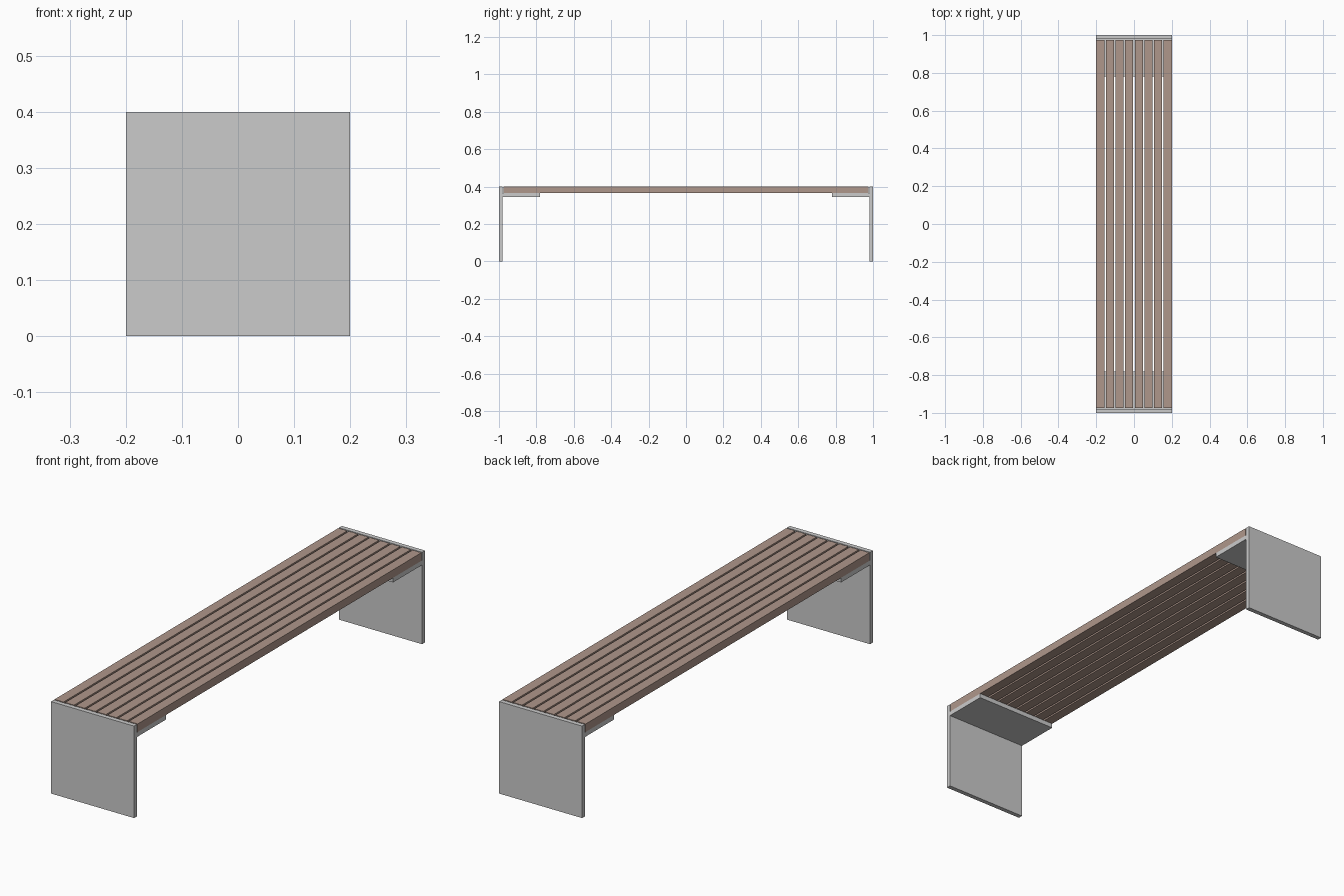
import bpy
import bmesh

if "Cube" in bpy.data.objects:
    bpy.data.objects.remove(bpy.data.objects["Cube"])

HALF_WIDTH = 0.2
SLATS = 8
GAP = 0.008
PITCH = (2 * HALF_WIDTH + GAP) / SLATS
SLAT_WIDTH = PITCH - GAP

wood = bpy.data.materials.new("brown_wood")
wood.diffuse_color = (0.43, 0.31, 0.26, 1)
wood.use_nodes = True
wood.node_tree.nodes["Principled BSDF"].inputs["Base Color"].default_value = wood.diffuse_color


def extrude_profile(name, profile, x0, x1):
    """Closed (y, z) profile extruded along x."""
    bm = bmesh.new()
    face = bm.faces.new([bm.verts.new((x0, y, z)) for y, z in profile])
    moved = bmesh.ops.extrude_face_region(bm, geom=[face])["geom"]
    verts = [v for v in moved if isinstance(v, bmesh.types.BMVert)]
    bmesh.ops.translate(bm, verts=verts, vec=(x1 - x0, 0, 0))
    bmesh.ops.recalc_face_normals(bm, faces=bm.faces)
    mesh = bpy.data.meshes.new(name)
    bm.to_mesh(mesh)
    bm.free()
    obj = bpy.data.objects.new(name, mesh)
    bpy.context.collection.objects.link(obj)
    return obj


# End plates with the ledge that carries the slats
for side, label in ((-1, "front"), (1, "back")):
    profile = [(1, 0), (1, 0.4), (0.98, 0.4), (0.98, 0.365),
               (0.78, 0.365), (0.78, 0.345), (0.98, 0.345), (0.98, 0)]
    extrude_profile(label + "_leg", [(side * y, z) for y, z in profile],
                    -HALF_WIDTH, HALF_WIDTH)

# Seat slats, stopping just short of the end plates
for i in range(SLATS):
    x = -HALF_WIDTH + i * PITCH
    slat = extrude_profile(f"seat_slat_{i + 1}",
                           [(-0.975, 0.365), (0.975, 0.365), (0.975, 0.4), (-0.975, 0.4)],
                           x, x + SLAT_WIDTH)
    slat.data.materials.append(wood)
